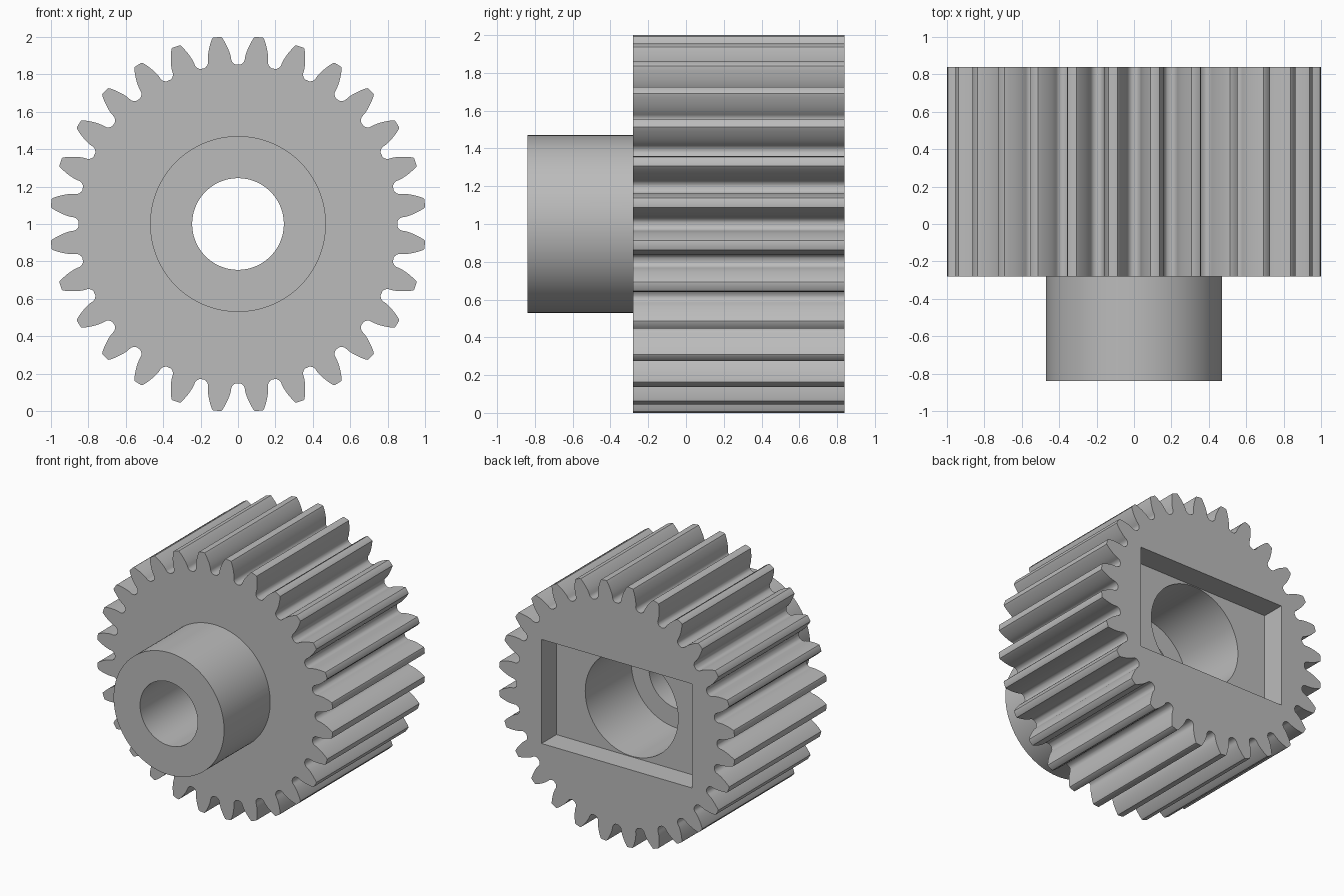
import bpy
import bmesh
import math
from mathutils import Matrix, Vector

if "Cube" in bpy.data.objects:
    bpy.data.objects.remove(bpy.data.objects["Cube"], do_unlink=True)

TEETH = 28
TIP_R, ROOT_R = 1.005, 0.852
PITCH_R = TIP_R * TEETH / (TEETH + 2)
PRESSURE = math.radians(20)
BASE_R = PITCH_R * math.cos(PRESSURE)
BACK, FACE, FRONT = 0.84, -0.28, -0.84
AXIS_Z = 1.0

grey = bpy.data.materials.new("plain grey")
grey.use_nodes = True
colour = (0.5, 0.5, 0.5, 1)
grey.diffuse_color = colour
grey.node_tree.nodes["Principled BSDF"].inputs["Base Color"].default_value = colour


def add_object(name, bm):
    bmesh.ops.recalc_face_normals(bm, faces=bm.faces)
    mesh = bpy.data.meshes.new(name)
    bm.to_mesh(mesh)
    bm.free()
    mesh.materials.append(grey)
    obj = bpy.data.objects.new(name, mesh)
    bpy.context.collection.objects.link(obj)
    return obj


def cylinder(name, radius, y0, y1):
    bm = bmesh.new()
    place = Matrix.Translation((0, (y0 + y1) / 2, AXIS_Z)) @ Matrix.Rotation(math.pi / 2, 4, "X")
    bmesh.ops.create_cone(bm, cap_ends=True, segments=96, radius1=radius,
                          radius2=radius, depth=y1 - y0, matrix=place)
    return add_object(name, bm)


def box(name, size, centre):
    bm = bmesh.new()
    bmesh.ops.create_cube(bm, size=1, matrix=Matrix.Translation(centre) @ Matrix.Diagonal((*size, 1)))
    return add_object(name, bm)


def involute(angle):
    return math.tan(angle) - angle


def tooth_half():
    """Radius and half angle from the root up one flank to the tip."""
    pitch = math.pi / TEETH
    half = pitch / 2 + involute(PRESSURE)
    # rounded root fillet
    flank = [(ROOT_R, pitch - 0.012), (ROOT_R + 0.003, pitch - 0.021),
             (ROOT_R + 0.011, half + 0.009), (ROOT_R + 0.021, half + 0.002)]
    # involute flank
    steps = 9
    for i in range(steps):
        r = BASE_R + (TIP_R - 0.008 - BASE_R) * i / (steps - 1)
        flank.append((r, half - involute(math.acos(BASE_R / r))))
    # softened tip corner
    last = flank[-1][1]
    flank += [(TIP_R - 0.002, last - 0.004), (TIP_R, last - 0.010)]
    return flank


# Toothed body
flank = tooth_half()
tooth = [(r, -a) for r, a in flank] + [(r, a) for r, a in reversed(flank)]
bm = bmesh.new()
ring = []
for i in range(TEETH):
    middle = (i + 0.5) * math.tau / TEETH
    for r, a in tooth:
        ring.append(bm.verts.new((r * math.cos(middle + a), FACE,
                                  AXIS_Z + r * math.sin(middle + a))))
cap = bm.faces.new(ring)
swept = bmesh.ops.extrude_face_region(bm, geom=[cap], use_keep_orig=True)
bmesh.ops.translate(bm, vec=Vector((0, BACK - FACE, 0)),
                    verts=[v for v in swept["geom"] if isinstance(v, bmesh.types.BMVert)])
gear = add_object("toothed_gear", bm)

# Hub, rear pocket, wide rear bore and through hole
tools = [
    (cylinder("hub", 0.47, FRONT, FACE + 0.1), "UNION"),
    (box("pocket_cutter", (1.28, 0.38, 0.80), (0, BACK + 0.01, AXIS_Z)), "DIFFERENCE"),
    (cylinder("wide_bore_cutter", 0.395, 0.10, BACK + 0.1), "DIFFERENCE"),
    (cylinder("through_hole_cutter", 0.245, FRONT - 0.1, BACK + 0.1), "DIFFERENCE"),
]
bpy.context.view_layer.objects.active = gear
for tool, operation in tools:
    tool.hide_render = True
    mod = gear.modifiers.new(tool.name, "BOOLEAN")
    mod.operation = operation
    mod.solver = "EXACT"
    mod.object = tool
    bpy.ops.object.modifier_apply(modifier=mod.name)
    bpy.data.objects.remove(tool, do_unlink=True)

# Smooth curved walls, sharp edges kept
bpy.ops.object.select_all(action="DESELECT")
gear.select_set(True)
bpy.ops.object.shade_smooth_by_angle(angle=math.radians(30))
